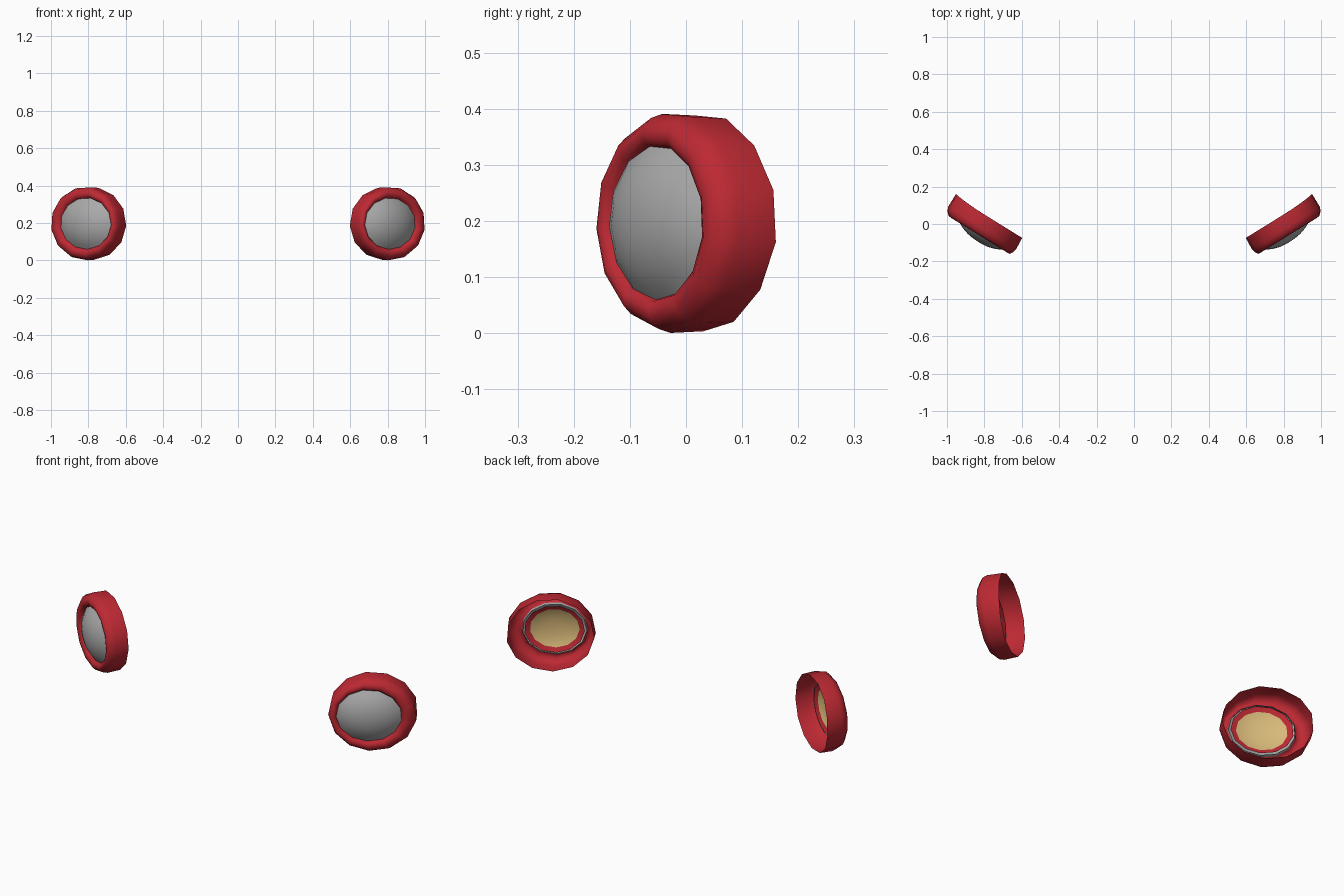
import bpy, bmesh, math

if "Cube" in bpy.data.objects:
    bpy.data.objects.remove(bpy.data.objects["Cube"])

SIDES = 13
TILT = math.radians(30)
C, S = math.cos(TILT), math.sin(TILT)
ZC = 0.197


def material(name, col):
    m = bpy.data.materials.new(name)
    m.diffuse_color = (*col, 1)
    m.use_nodes = True
    m.node_tree.nodes["Principled BSDF"].inputs["Base Color"].default_value = m.diffuse_color
    return m


RED = material("red_housing", (0.51, 0.022, 0.033))
GREY = material("grey_lens", (0.40, 0.40, 0.40))
AMBER = material("amber_reflector", (0.68, 0.48, 0.19))


def place(t, n, z):
    """Lamp plane coordinates (across, forward, up) to world for the right lamp."""
    return (C * t + S * n, S * t - C * n, z)


def lathe(name, profile, mats, cap=False, bend=0.0, skew=0.0, angle=40):
    """Loft (half width, half height, forward, across centre, material) rings
    around the tilted lamp axis, and mirror to the other lamp."""
    bm = bmesh.new()
    rings = []
    for k, (w, h, fwd, tc, _) in enumerate(profile):
        ring = []
        for i in range(SIDES):
            a = math.radians(-10.3) + i * math.tau / SIDES
            n = fwd - skew * w * math.cos(a)
            if k == 0:  # rear edge sweeps back on the outer side
                n -= bend * max(0.0, math.cos(a)) ** 3
            ring.append(bm.verts.new(place(tc + w * math.cos(a), n, ZC + h * math.sin(a))))
        rings.append(ring)
    for k in range(len(rings) - 1):
        for i in range(SIDES):
            j = (i + 1) % SIDES
            f = bm.faces.new((rings[k][i], rings[k][j], rings[k + 1][j], rings[k + 1][i]))
            f.material_index = profile[k][4]
    if cap:
        f = bm.faces.new(rings[-1])
        f.material_index = len(mats) - 1
    bmesh.ops.recalc_face_normals(bm, faces=bm.faces)
    me = bpy.data.meshes.new(name)
    bm.to_mesh(me)
    bm.free()
    for m in mats:
        me.materials.append(m)
    ob = bpy.data.objects.new(name, me)
    bpy.context.collection.objects.link(ob)
    mod = ob.modifiers.new("mirror", 'MIRROR')
    mod.use_axis[0] = True
    bpy.context.view_layer.objects.active = ob
    ob.select_set(True)
    bpy.ops.object.shade_smooth_by_angle(angle=math.radians(angle))
    ob.select_set(False)
    return ob


def dome(w, h, base, rise, tc, steps):
    """Rings of a shallow dome, from the rim inwards."""
    return [(w * r, h * r, base + rise * (1 - r ** 2.4), tc, 0) for r in steps]


LENS_T = 0.680

# open-backed bezel with a rounded front lip
lathe("bezel", [
    (0.214, 0.194, 0.357, 0.694, 0), (0.216, 0.197, 0.425, 0.694, 0),
    (0.208, 0.190, 0.448, 0.692, 0), (0.194, 0.174, 0.464, 0.688, 0),
    (0.178, 0.156, 0.466, 0.684, 0), (0.165, 0.142, 0.458, LENS_T, 0),
    (0.157, 0.134, 0.440, LENS_T, 0)], [RED], bend=0.014, skew=0.03, angle=60)

# domed lens with a short skirt behind it
lathe("lens", [(0.158, 0.135, 0.432, LENS_T, 0)] +
      dome(0.161, 0.138, 0.449, 0.050, LENS_T, (1, 0.85, 0.65, 0.4, 0.15)),
      [GREY], cap=True, skew=0.05)

# backing behind the lens: red rim with amber centre
back = dome(0.148, 0.126, 0.430, 0.030, LENS_T, (1, 0.82, 0.6, 0.3))
back = [(*p[:4], min(k, 1)) for k, p in enumerate(back)]
lathe("reflector", back, [RED, AMBER], cap=True, skew=0.05)
